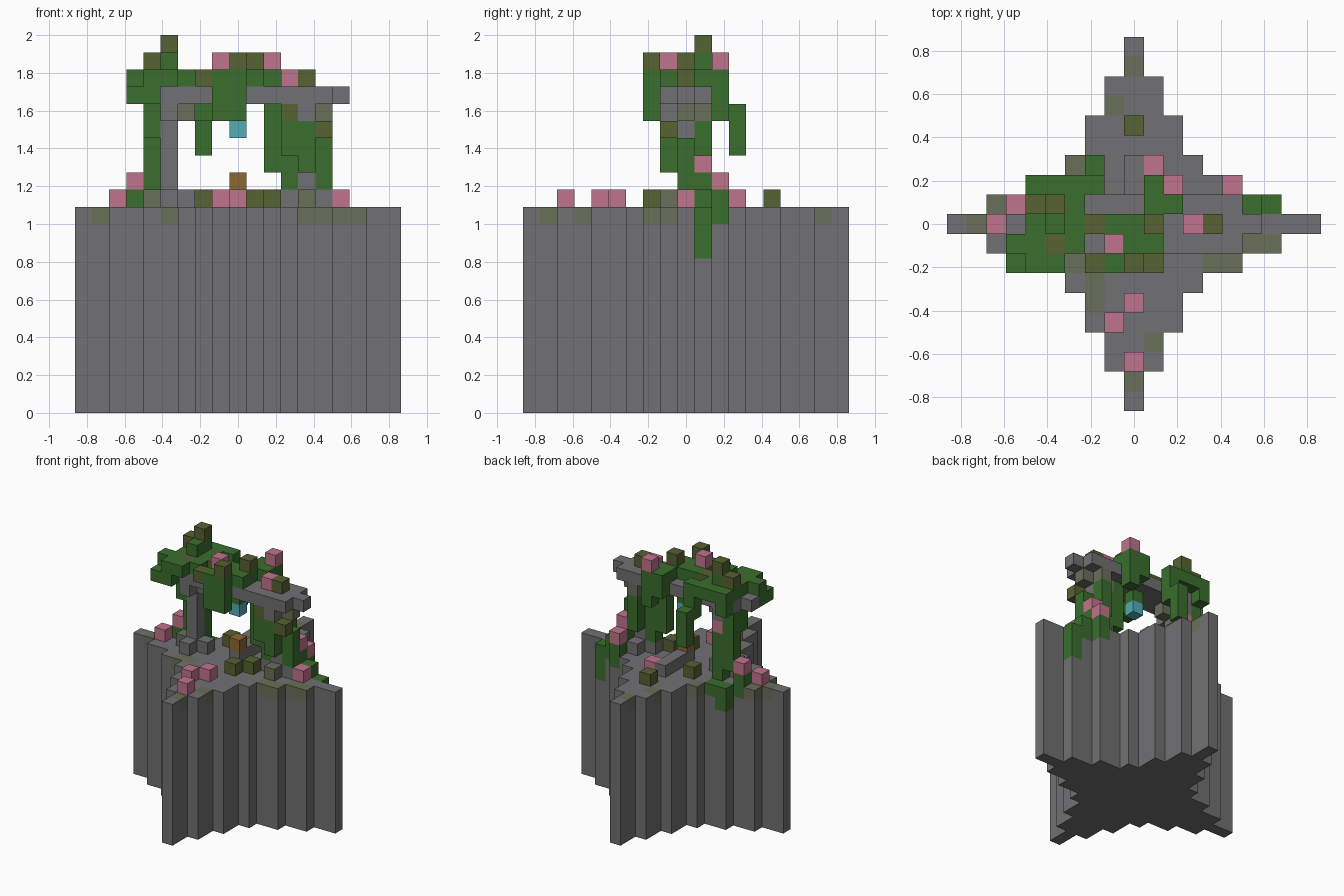
import bpy
import bmesh
from mathutils import Vector

UNIT = 2 / 22      # edge of one block
GROUND = 12        # first layer above the rock
blocks = {}        # (x, y, layer) -> (part, colour)

cube = bpy.data.objects.get("Cube")
if cube:
    bpy.data.objects.remove(cube, do_unlink=True)


def material(name, *rgb):
    mat = bpy.data.materials.new(name)
    mat.use_nodes = True
    colour = (*rgb, 1)
    mat.diffuse_color = colour
    shader = next(n for n in mat.node_tree.nodes if n.type == 'BSDF_PRINCIPLED')
    shader.inputs["Base Color"].default_value = colour
    shader.inputs["Roughness"].default_value = 0.9
    return mat


stone = material("stone grey", .165, .16, .168)
moss = material("mossy stone", .144, .156, .102)
leaf = material("leaf green", .042, .156, .026)
olive = material("olive leaf", .093, .122, .032)
pink = material("blossom pink", .527, .174, .27)
cyan = material("crystal cyan", .084, .413, .468)
brown = material("relic brown", .254, .138, .032)


def put(part, mat, *runs):
    """Each run is x, y, first layer and, if taller than one block, last layer."""
    for x, y, low, *high in runs:
        for z in range(low, (high[0] if high else low) + 1):
            blocks[x, y, z] = (part, mat)


def slab(part, mat, xs, ys, z):
    put(part, mat, *((x, y, z) for x in xs for y in ys))


def plus(part, mat, x, y, z):
    put(part, mat, (x, y, z), (x - 1, y, z), (x + 1, y, z), (x, y - 1, z), (x, y + 1, z))


# Rock: a four-pointed star column, narrowing towards each tip
reach = [9, 7, 5, 3, 2, 2, 1, 1, 0, 0]
for y in range(-9, 10):
    half = reach[abs(y)]
    put("rock_base", stone, *((x, y, 0, GROUND - 1) for x in range(-half, half + 1)))

# Moss patches on the rock's top layer
for x, y in [(0, 8), (-1, 6), (-3, 3), (-7, 1), (-8, 0), (6, -1), (7, -1), (5, -2), (4, -2),
             (-3, -2), (-4, -2), (-2, -4), (-2, -3), (1, -6), (0, -8)]:
    put("rock_base", moss, (x, y, GROUND - 1))

# Arch: two pillars with plus-shaped feet and capitals, and a wide lintel
for side, name in ((-1, "right_pillar"), (1, "left_pillar")):
    x = 4 * side
    plus(name, stone, x, 0, GROUND)
    put(name, stone, (x, 0, GROUND, 17))
    plus(name, stone, x, 0, 17)
slab("lintel", stone, range(-5, 6), range(-1, 2), 18)
put("lintel", stone, (-6, 0, 18), (6, 0, 18))
put("left_pillar", moss, (4, -1, GROUND), (5, 0, 17), (4, 1, 17))
put("right_pillar", moss, (-5, 0, GROUND), (-3, 0, 17))

# Pedestal with a relic, and a crystal hanging over it
put("pedestal", stone, *((0, y, GROUND) for y in range(4)))
put("relic", brown, (0, 0, 13))
put("crystal", cyan, (0, 0, 16))
put("crystal_vine", leaf, (0, 0, 17))

# Canopy over the right pillar
slab("right_canopy", leaf, range(-5, -2), range(-1, 2), 19)
slab("right_canopy", leaf, range(-5, -1), [2], 19)
slab("right_canopy", leaf, [-5, -4], [-2], 19)
put("right_canopy", leaf, (-6, -2, 18), (-6, -1, 18, 19), (-5, -2, 18), (-5, 2, 18),
    (-4, 0, 20), (-4, 1, 20), (-2, 3, 15, 17), (-2, 2, 17, 18))
put("right_canopy", olive, (-4, -1, 19), (-5, 1, 20), (-4, 1, 21), (-2, 0, 19))

# Vines down the right pillar and over the rim
put("right_vine", leaf, (-5, 0, 16, 18), (-5, 1, 13, 17), (-4, 1, GROUND, 16),
    (-6, 1, 11, GROUND), (-5, 2, 10, 11), (-4, 2, 11))

# Leaves over the middle and left of the lintel
slab("middle_canopy", leaf, range(-1, 2), [-1, 0], 19)
slab("middle_canopy", leaf, [1, 2], [1, 2], 19)
put("middle_canopy", leaf, (0, -2, 17, 19), (-1, -2, 17, 19), (1, 2, 18), (2, 2, 17, 18))
put("middle_canopy", olive, (0, -2, 20), (1, 0, 20), (4, 0, 19), (-2, -2, 19))

# Vines down the left pillar and over the rim
put("left_vine", leaf, (2, 0, 14, 17), (3, -1, 15, 16), (3, 0, 13, 16), (4, -1, 14, 16),
    (5, 0, 13, 15), (4, 1, 14, 16), (5, 1, GROUND, 13), (6, 1, 11, GROUND),
    (5, 2, 11, GROUND), (7, 1, 9, 11))
put("left_vine", olive, (5, -1, 16), (3, -1, 17))

# Shrubs and blossoms
put("shrubs", olive, *((x, y, GROUND) for x, y in [(1, -2), (2, -1), (-2, 2), (0, 5)]))
put("ground_blossoms", pink, *((x, y, GROUND) for x, y in
                               [(-7, 0), (6, 0), (1, 3), (0, -4), (-1, -5), (0, -7)]))
put("vine_blossoms", pink, (-6, 1, 13), (5, 2, 13), (5, 1, 14), (-4, 1, 16))
put("canopy_blossoms", pink, (-1, -1, 20), (2, 2, 20), (3, 0, 19))


def build(part):
    """Make one mesh from a part's blocks, keeping only the exposed faces."""
    bm = bmesh.new()
    mats = []
    for cell, (owner, mat) in blocks.items():
        if owner != part:
            continue
        if mat not in mats:
            mats.append(mat)
        centre = Vector(cell) + Vector((0, 0, .5))
        for axis in range(3):
            for sign in (-1, 1):
                out = Vector((0, 0, 0))
                out[axis] = sign
                if tuple(int(v) for v in Vector(cell) + out) in blocks:
                    continue
                u = Vector((0, 0, 0))
                u[(axis + 1) % 3] = .5
                v = out.cross(u)
                mid = centre + out / 2
                corners = (mid - u - v, mid + u - v, mid + u + v, mid - u + v)
                face = bm.faces.new([bm.verts.new(c * UNIT) for c in corners])
                face.material_index = mats.index(mat)
    bmesh.ops.remove_doubles(bm, verts=bm.verts, dist=UNIT / 100)
    mesh = bpy.data.meshes.new(part)
    bm.to_mesh(mesh)
    bm.free()
    for mat in mats:
        mesh.materials.append(mat)
    bpy.context.scene.collection.objects.link(bpy.data.objects.new(part, mesh))


for part in sorted({owner for owner, _ in blocks.values()}):
    build(part)
